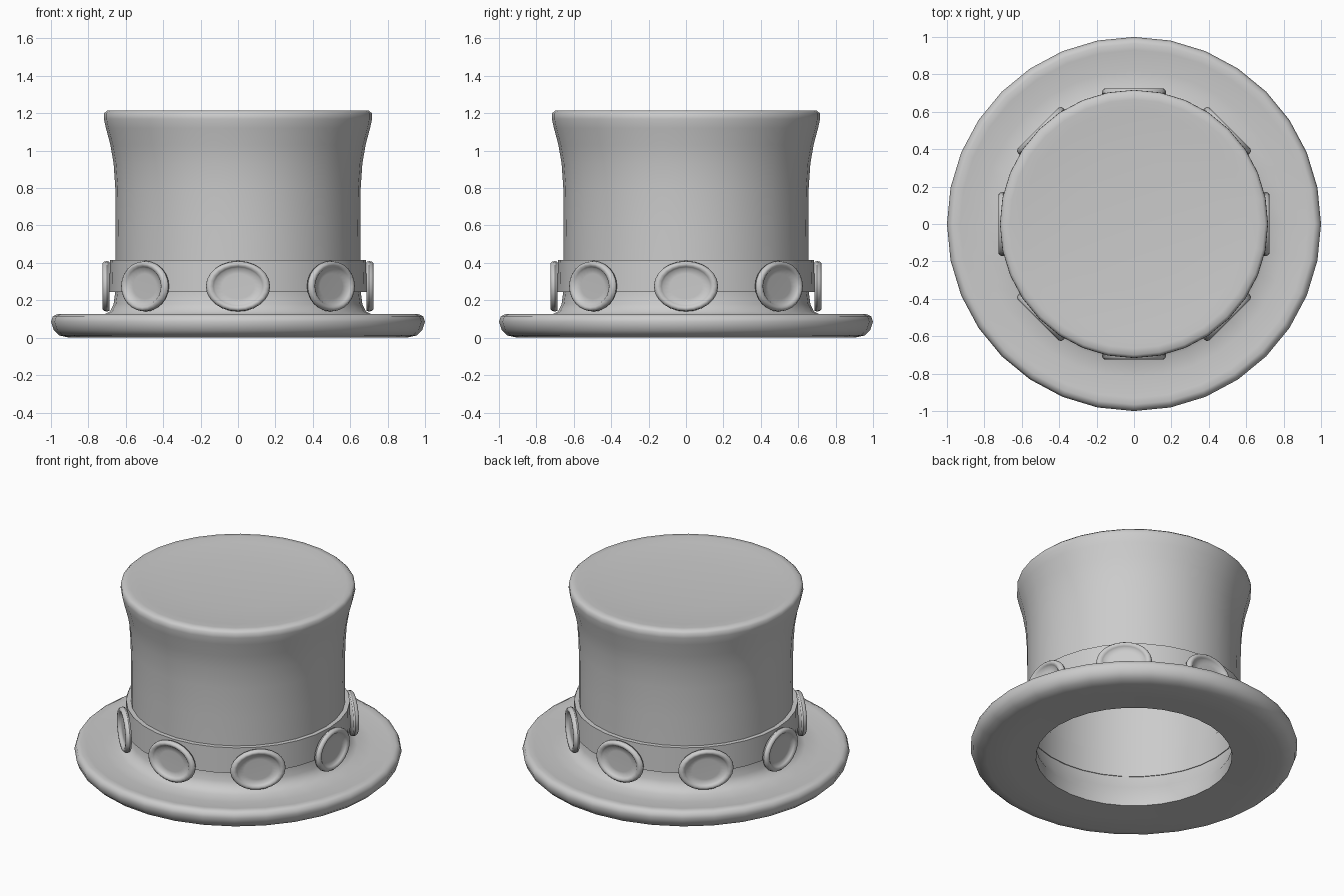
import bpy, bmesh, math
from mathutils import Matrix

if "Cube" in bpy.data.objects:
    bpy.data.objects.remove(bpy.data.objects["Cube"])

def lathe(name, profile, segs=32, closed=False):
    """Spin (radius, height) points around z; zero radius makes a pole."""
    bm = bmesh.new()
    rings = []
    for r, z in profile:
        if r == 0:
            rings.append([bm.verts.new((0, 0, z))] * segs)
        else:
            rings.append([bm.verts.new((r * math.cos(2 * math.pi * i / segs),
                                        r * math.sin(2 * math.pi * i / segs), z))
                          for i in range(segs)])
    pairs = list(zip(rings, rings[1:]))
    if closed:
        pairs.append((rings[-1], rings[0]))
    for a, b in pairs:
        for i in range(segs):
            j = (i + 1) % segs
            quad = list(dict.fromkeys((a[i], a[j], b[j], b[i])))
            bm.faces.new(quad)
    bmesh.ops.recalc_face_normals(bm, faces=bm.faces)
    me = bpy.data.meshes.new(name)
    bm.to_mesh(me)
    bm.free()
    ob = bpy.data.objects.new(name, me)
    bpy.context.collection.objects.link(ob)
    bpy.ops.object.select_all(action='DESELECT')
    bpy.context.view_layer.objects.active = ob
    ob.select_set(True)
    bpy.ops.object.shade_smooth_by_angle(angle=math.radians(50))
    return ob

# Brim and crown in one sweep, from the head opening outwards and up
lathe("hat_body", [
    (0.655, 0.245), (0.635, 0.16), (0.60, 0.09), (0.60, 0.01),
    (0.75, 0.005), (0.90, 0.0), (0.955, 0.012), (0.985, 0.04), (1.0, 0.085),
    (0.99, 0.115), (0.965, 0.126), (0.93, 0.122), (0.82, 0.112), (0.73, 0.118),
    (0.685, 0.14), (0.665, 0.18), (0.656, 0.25), (0.655, 0.42), (0.654, 0.60),
    (0.656, 0.80), (0.665, 0.93), (0.682, 1.03), (0.706, 1.12), (0.717, 1.17),
    (0.716, 1.20), (0.70, 1.214), (0.665, 1.215), (0.60, 1.208), (0.35, 1.195),
    (0, 1.19)])

# Hat band
lathe("hat_band", [(0.65, 0.245), (0.688, 0.245), (0.684, 0.415), (0.65, 0.415)],
      closed=True)

# Eight oval medallions with raised rims, standing on the band
medallion = [(0, 0), (0.97, 0), (1.0, 0.012), (0.98, 0.027), (0.92, 0.036),
             (0.84, 0.036), (0.77, 0.028), (0.72, 0.018), (0.5, 0.017), (0, 0.017)]
for k in range(8):
    ob = lathe(f"medallion_{k + 1}", medallion, 24)
    ob.data.transform(Matrix.Rotation(k * math.pi / 4, 4, 'Z')
                      @ Matrix.Translation((0, -0.688, 0.275))
                      @ Matrix.Rotation(math.pi / 2, 4, 'X')
                      @ Matrix.Diagonal((0.172, 0.135, 1, 1)))
